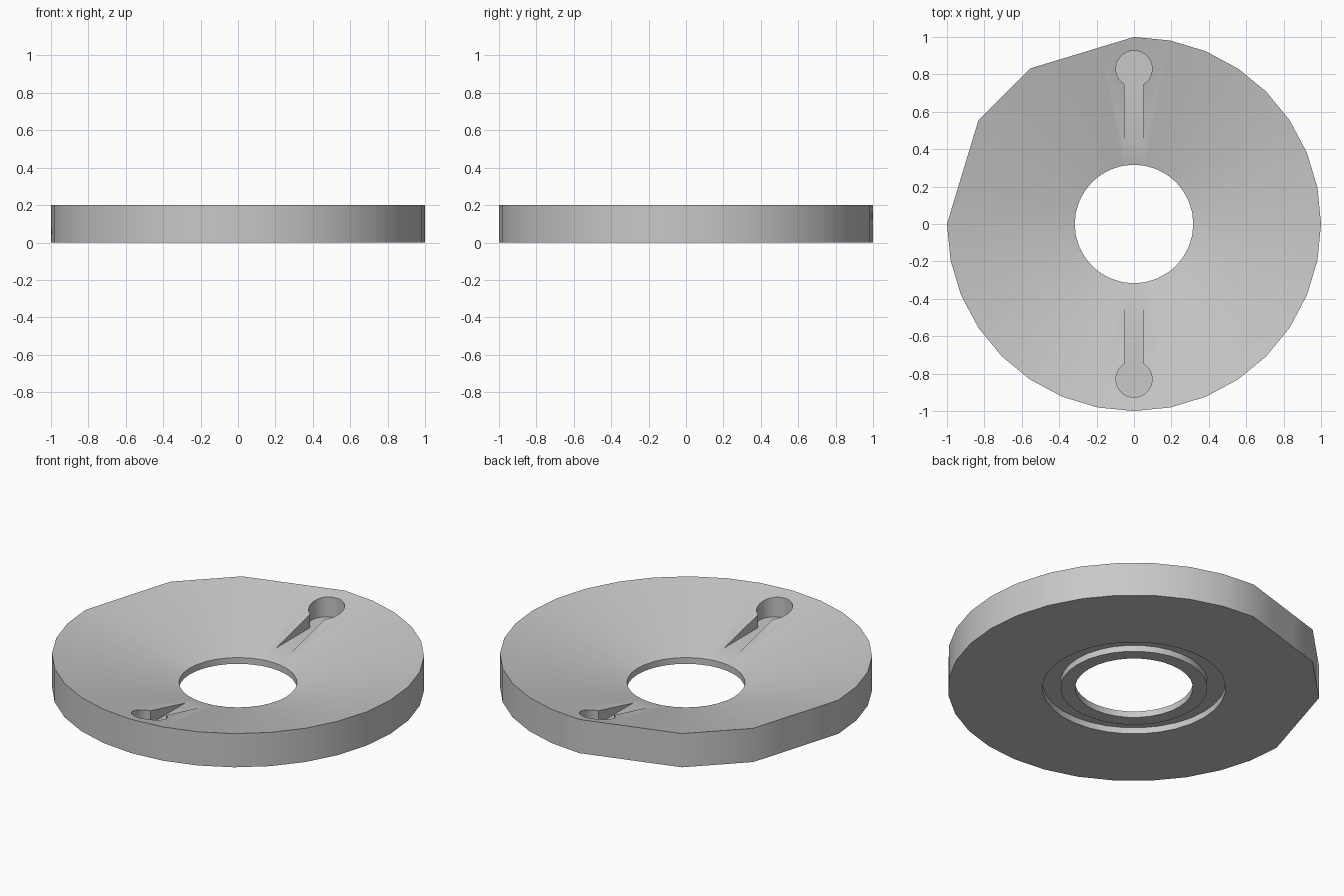
import bpy, bmesh
from math import sin, cos, pi, radians, asin
from mathutils import Vector

cube = bpy.data.objects.get("Cube")
if cube:
    bpy.data.objects.remove(cube, do_unlink=True)

SIDES = 32
FLOOR = 0.064

grey = bpy.data.materials.new("light grey")
grey.use_nodes = True
colour = (0.58, 0.58, 0.58, 1)
grey.diffuse_color = colour
grey.node_tree.nodes["Principled BSDF"].inputs["Base Color"].default_value = colour


def make_object(name, bm):
    bmesh.ops.recalc_face_normals(bm, faces=bm.faces)
    mesh = bpy.data.meshes.new(name)
    bm.to_mesh(mesh)
    bm.free()
    mesh.materials.append(grey)
    obj = bpy.data.objects.new(name, mesh)
    bpy.context.collection.objects.link(obj)
    return obj


# Rim outline: a round polygon whose back right stretch is flattened to chords
def on_circle(i):
    a = 2 * pi * i / SIDES
    return Vector((cos(a), sin(a)))


rim = [on_circle(i) for i in range(SIDES)]
for start, end in ((8, 11), (11, 13), (13, 16)):
    for i in range(start + 1, end):
        rim[i] = on_circle(start).lerp(on_circle(end), (i - start) / (end - start))

# Dished ring: closed cross-section (radius, height) with a groove underneath
section = [(1, 0), (1, 0.2), (0.317, 0.037), (0.317, 0),
           (0.395, 0), (0.395, 0.037), (0.493, 0.037), (0.493, 0)]
bm = bmesh.new()
rings = []
for r, z in section:
    outline = rim if r == 1 else [on_circle(i) * r for i in range(SIDES)]
    rings.append([bm.verts.new((p.x, p.y, z)) for p in outline])
for k, ring in enumerate(rings):
    other = rings[(k + 1) % len(rings)]
    for i in range(SIDES):
        j = (i + 1) % SIDES
        bm.faces.new((ring[i], ring[j], other[j], other[i]))
disc = make_object("dished_disc", bm)


# Keyhole cutters: round head towards the rim, straight slot towards the centre
def keyhole_cutter(name, side):
    head, radius, half = 0.83, 0.097, 0.05
    gap = asin(half / radius)
    points = [(-half, 0.35), (half, 0.35)]
    for i in range(25):
        a = -pi / 2 + gap + (2 * pi - 2 * gap) * i / 24
        points.append((radius * cos(a), head + radius * sin(a)))
    bm = bmesh.new()
    base = bm.faces.new([bm.verts.new((x, y * side, FLOOR)) for x, y in points])
    top = bmesh.ops.extrude_face_region(bm, geom=[base])["geom"]
    bmesh.ops.translate(bm, vec=(0, 0, 0.3),
                        verts=[g for g in top if isinstance(g, bmesh.types.BMVert)])
    cutter = make_object(name, bm)
    cutter.hide_render = True
    return cutter


bpy.context.view_layer.objects.active = disc
for name, side in (("back_keyhole_cutter", 1), ("front_keyhole_cutter", -1)):
    cutter = keyhole_cutter(name, side)
    cut = disc.modifiers.new(name, 'BOOLEAN')
    cut.operation = 'DIFFERENCE'
    cut.solver = 'EXACT'
    cut.object = cutter
    bpy.ops.object.modifier_apply(modifier=cut.name)
    bpy.data.objects.remove(cutter, do_unlink=True)

# Smooth the cone and walls, keep the rims sharp
bpy.ops.object.select_all(action='DESELECT')
disc.select_set(True)
bpy.ops.object.shade_smooth_by_angle(angle=radians(30))
